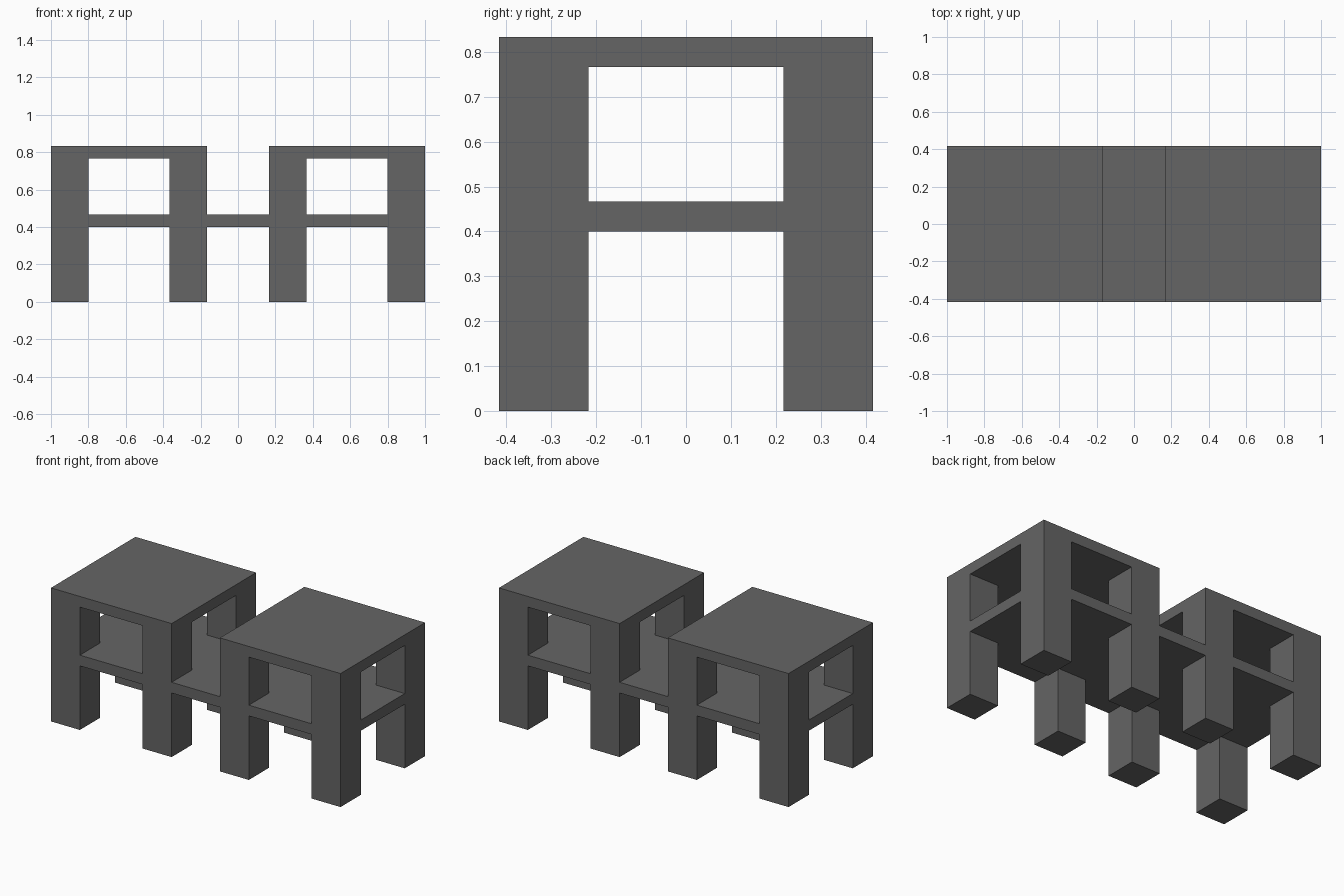
import bpy, bmesh, math

if "Cube" in bpy.data.objects:
    bpy.data.objects.remove(bpy.data.objects["Cube"])

U = 1 / 30                      # model grid unit
SIDE, LEG = 25 * U, 6 * U       # tower footprint and post width
SHELF_Z, ROOF_Z, SLAB = 12 * U, 23 * U, 2 * U

grey = bpy.data.materials.new("dark grey")
grey.diffuse_color = (0.13, 0.13, 0.13, 1)
grey.use_nodes = True
grey.node_tree.nodes["Principled BSDF"].inputs["Base Color"].default_value = grey.diffuse_color


def block_object(name, xs, ys, zs, filled, open_ends=False):
    """Outer skin of the filled cells of a grid, with no inner faces."""
    bm = bmesh.new()
    cuts = (xs, ys, zs)
    size = [len(c) - 1 for c in cuts]

    def is_solid(cell):
        return all(0 <= cell[a] < size[a] for a in range(3)) and filled(*cell)

    cells = [(i, j, k) for i in range(size[0]) for j in range(size[1]) for k in range(size[2])]
    for cell in filter(is_solid, cells):
        for axis in range(3):
            if open_ends and axis == 0:
                continue
            for step in (0, 1):
                near = list(cell)
                near[axis] += 2 * step - 1
                if is_solid(near):
                    continue
                b, c = (axis + 1) % 3, (axis + 2) % 3
                ring = []
                for db, dc in ((0, 0), (1, 0), (1, 1), (0, 1)):
                    p = list(cell)
                    p[axis] += step
                    p[b] += db
                    p[c] += dc
                    ring.append(bm.verts.new([cuts[a][p[a]] for a in range(3)]))
                bm.faces.new(ring if step else ring[::-1])
    bmesh.ops.remove_doubles(bm, verts=bm.verts[:], dist=1e-5)
    bmesh.ops.dissolve_limit(bm, angle_limit=math.radians(1), verts=bm.verts[:], edges=bm.edges[:])
    mesh = bpy.data.meshes.new(name)
    bm.to_mesh(mesh)
    bm.free()
    mesh.materials.append(grey)
    obj = bpy.data.objects.new(name, mesh)
    bpy.context.collection.objects.link(obj)
    return obj


# Two towers: four corner posts, a shelf and a roof slab each
h = SIDE / 2
across = [-h, -h + LEG, h - LEG, h]
levels = [0, SHELF_Z, SHELF_Z + SLAB, ROOF_Z, ROOF_Z + SLAB]
for name, side in (("left_tower", -1), ("right_tower", 1)):
    tower = block_object(name, across, across, levels,
                         lambda i, j, k: k in (1, 3) or (i != 1 and j != 1))
    tower.location.x = side * (1 - h)

# Bridge slab joining the shelves
gap = 1 - SIDE
block_object("bridge", [-gap, gap], [-h, h], [SHELF_Z, SHELF_Z + SLAB],
             lambda i, j, k: True, open_ends=True)
